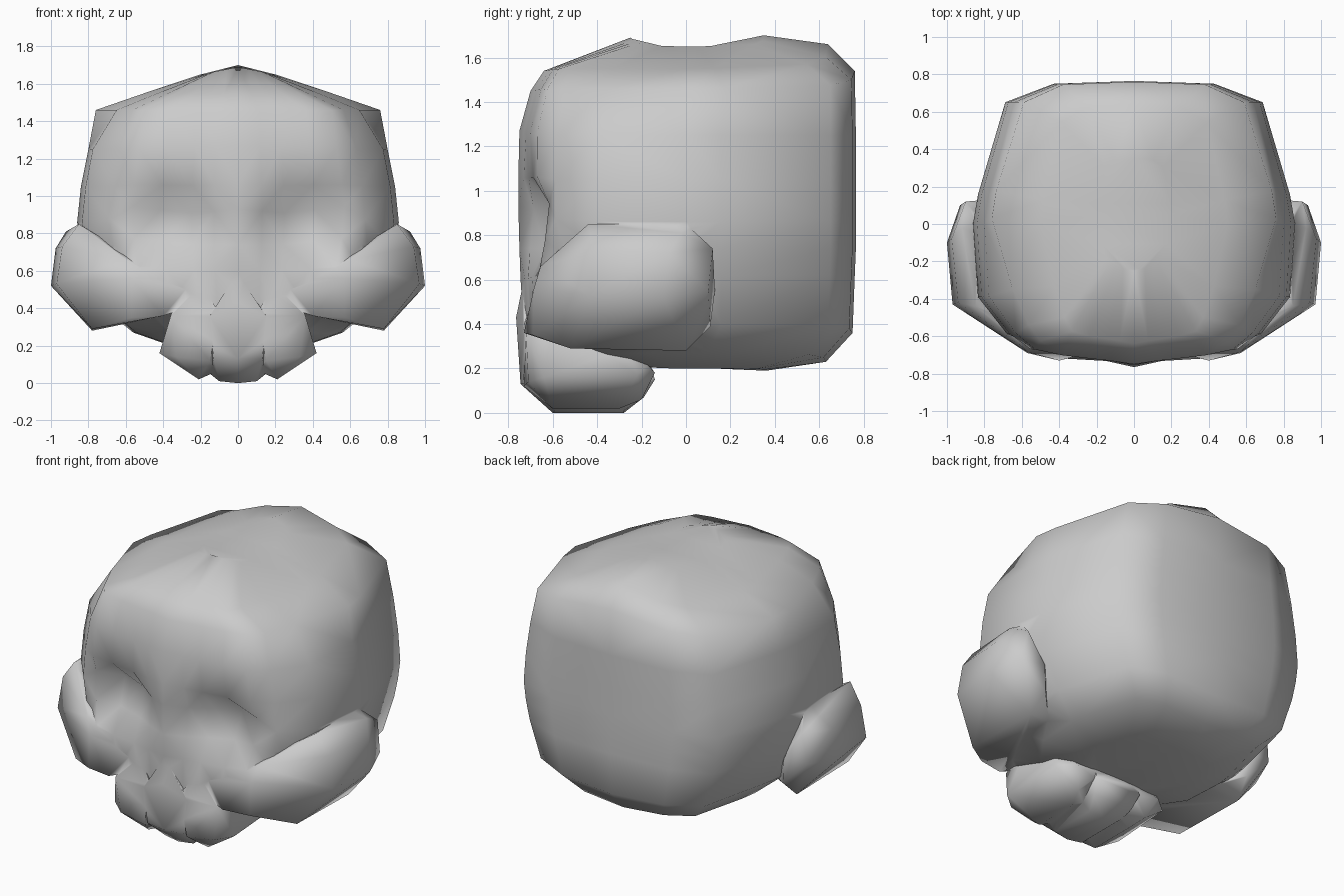
import bpy, bmesh, math

if "Cube" in bpy.data.objects:
    bpy.data.objects.remove(bpy.data.objects["Cube"])


def select(ob):
    bpy.ops.object.select_all(action='DESELECT')
    ob.select_set(True)
    bpy.context.view_layer.objects.active = ob


def finish(name, bm):
    bmesh.ops.recalc_face_normals(bm, faces=bm.faces)
    mesh = bpy.data.meshes.new(name)
    bm.to_mesh(mesh)
    bm.free()
    ob = bpy.data.objects.new(name, mesh)
    bpy.context.collection.objects.link(ob)
    return ob


def hull(name, points):
    bm = bmesh.new()
    for p in points:
        bm.verts.new(p)
    res = bmesh.ops.convex_hull(bm, input=bm.verts)
    junk = {g for g in res['geom_interior'] + res['geom_unused']
            if isinstance(g, bmesh.types.BMVert)}
    bmesh.ops.delete(bm, geom=list(junk), context='VERTS')
    return finish(name, bm)


def mirrored(points):
    return [(-x, y, z) for x, y, z in points]


# Half outline of the skull from front to back: width fraction, depth fraction
OUTLINE = [(0, 0), (.15, .012), (.29, .02), (.48, .032), (.66, .052), (.79, .11),
           (.97, .24), (1, .5), (.97, .6), (.80, .925), (.5, .99), (0, 1)]

# Rings: half width, front y, back y, z at front, side and back, socket depth
RINGS = [(.36, -.20, .36, .22, .20, .19, 0),
         (.56, -.42, .63, .25, .27, .23, 0),
         (.72, -.73, .75, .38, .40, .36, 0),
         (.81, -.745, .76, .60, .62, .62, .02),
         (.84, -.75, .765, .74, .74, .74, .6),
         (.86, -.755, .765, .93, .86, .86, 1),
         (.84, -.755, .765, 1.06, 1.05, 1.05, .12),
         (.80, -.75, .765, 1.27, 1.25, 1.25, 0),
         (.76, -.70, .76, 1.45, 1.46, 1.54, 0),
         (.50, -.64, .64, 1.54, 1.55, 1.66, 0),
         (.20, -.25, .35, 1.69, 1.65, 1.70, 0)]
SOCKET = {1: .05, 2: .14, 3: .16, 4: .06}  # depth by outline column
CROWN = {5: .94, 6: .88, 9: .97}           # rounder corners near the top


def cranium():
    bm = bmesh.new()
    loops = []
    for hw, yf, yb, zf, zs, zb, depth in RINGS:
        half = []
        for i, (fx, t) in enumerate(OUTLINE):
            z_mid = zf + (zb - zf) * t
            z = z_mid + (zs - z_mid) * fx
            y = yf + (yb - yf) * t + depth * SOCKET.get(i, 0)
            if zs > 1.4:
                fx *= CROWN.get(i, 1)
            if depth > .1 and i in (3, 4):   # slanted brow
                z += .03 * (i - 2) * depth
            half.append((fx * hw, y, z))
        ring = half + mirrored(half[-2:0:-1])
        loops.append([bm.verts.new(p) for p in ring])
    n = len(loops[0])
    for a, b in zip(loops, loops[1:]):
        for i in range(n):
            j = (i + 1) % n
            bm.faces.new((a[i], a[j], b[j], b[i]))
    bm.faces.new(loops[0])
    bm.faces.new(loops[-1])
    bmesh.ops.triangulate(bm, faces=bm.faces)
    return finish("skull", bm)


skull = cranium()

# Cheekbones wrapping from the face to the sides
cheek = [(.28, -.70, .40), (.28, -.70, .5), (.40, -.73, .36), (.57, -.69, .35),
         (.57, -.685, .56), (.60, -.655, .66),
         (.97, -.43, .53), (.94, -.42, .73), (.85, -.44, .85), (.78, -.52, .29),
         (1.0, -.10, .52), (.975, -.08, .72), (.92, -.02, .81), (.84, 0, .85),
         (.78, 0, .28), (.93, .10, .55), (.90, .12, .74), (.78, .13, .55),
         (.76, .11, .39), (.60, -.05, .32)]
# Outer tooth lobes
lobe = [(.36, -.72, .36), (.20, -.69, .52), (.34, -.68, .42), (.42, -.64, .16),
        (.33, -.71, .14), (.21, -.60, .02), (.21, -.30, .02), (.15, -.73, .12),
        (.40, -.22, .17), (.30, -.14, .18), (.25, -.20, .06), (.10, -.735, .38),
        (.12, -.15, .20), (.12, -.60, .06), (.36, -.30, .36), (.12, -.30, .06)]
# Centre of the upper jaw
middle = [(0, -.765, .43), (0, -.73, .60), (0, -.745, .13), (.15, -.74, .36),
          (.13, -.725, .13), (0, -.60, 0), (.10, -.59, .01), (.15, -.58, .05),
          (0, -.28, 0), (.10, -.28, .01), (.15, -.28, .05), (.14, -.19, .07),
          (.16, -.14, .15), (.16, -.16, .22)]

parts = [hull("middle_teeth", middle + mirrored(middle))]
for side, flip in (("right", list), ("left", mirrored)):
    parts.append(hull(side + "_cheekbone", flip(cheek)))
    parts.append(hull(side + "_teeth", flip(lobe)))

# Fuse everything into one bone surface
for part in parts:
    select(skull)
    mod = skull.modifiers.new("union", 'BOOLEAN')
    mod.operation = 'UNION'
    mod.solver = 'EXACT'
    mod.object = part
    bpy.ops.object.modifier_apply(modifier=mod.name)
    bpy.data.objects.remove(part)

# Clean up slivers and smooth the shading
bm = bmesh.new()
bm.from_mesh(skull.data)
bmesh.ops.remove_doubles(bm, verts=bm.verts, dist=.012)
bmesh.ops.triangulate(bm, faces=bm.faces)
bm.to_mesh(skull.data)
bm.free()
select(skull)
bpy.ops.object.shade_smooth_by_angle(angle=math.radians(75))
